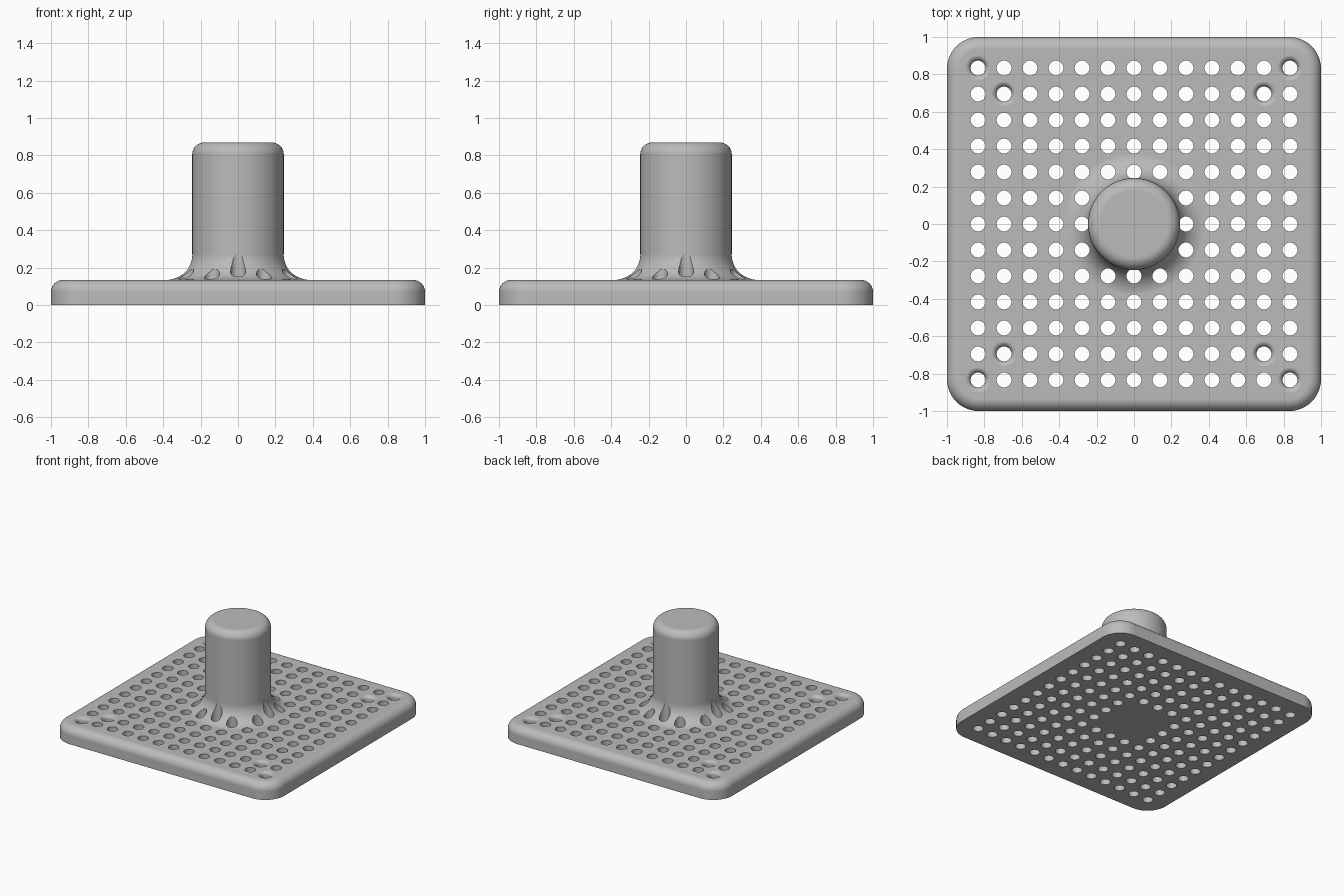
import bpy, bmesh
from math import sin, cos, pi, tau

if "Cube" in bpy.data.objects:
    bpy.data.objects.remove(bpy.data.objects["Cube"], do_unlink=True)

TOP = 0.135          # plate thickness
PITCH = 0.139        # hole spacing
HOLE = 0.04          # hole radius

grey = bpy.data.materials.new("plain grey")
grey.use_nodes = True
grey.diffuse_color = (0.5, 0.5, 0.5, 1)
grey.node_tree.nodes["Principled BSDF"].inputs["Base Color"].default_value = (0.5, 0.5, 0.5, 1)


def skin(bm, rings):
    """Join stacked closed rings into a capped solid."""
    loops = [[bm.verts.new(p) for p in ring] for ring in rings]
    n = len(loops[0])
    for a, b in zip(loops, loops[1:]):
        for k in range(n):
            bm.faces.new((a[k], a[(k + 1) % n], b[(k + 1) % n], b[k]))
    bm.faces.new(loops[0][::-1])
    bm.faces.new(loops[-1])


def circle(x, y, z, r, n):
    return [(x + r * cos(tau * k / n), y + r * sin(tau * k / n), z) for k in range(n)]


def rounded_square(z, inset, corner=0.17, n=12):
    pts = []
    for q in range(4):
        mid = pi / 4 + q * pi / 2
        cx, cy = [(1 - corner) * (1 if f(mid) > 0 else -1) for f in (cos, sin)]
        for k in range(n + 1):
            a = q * pi / 2 + k * pi / 2 / n
            pts.append((cx + (corner - inset) * cos(a), cy + (corner - inset) * sin(a), z))
    return pts


def arc(r, z, rad, a0, a1, n):
    """Quarter-round profile as (radius, height) pairs."""
    angles = [a0 + (a1 - a0) * k / n for k in range(n + 1)]
    return [(r + rad * cos(a), z + rad * sin(a)) for a in angles]


def make(name, bm):
    bmesh.ops.recalc_face_normals(bm, faces=bm.faces)
    mesh = bpy.data.meshes.new(name)
    bm.to_mesh(mesh)
    bm.free()
    ob = bpy.data.objects.new(name, mesh)
    bpy.context.collection.objects.link(ob)
    mesh.materials.append(grey)
    return ob


def boolean(ob, other, operation):
    mod = ob.modifiers.new(operation.lower(), "BOOLEAN")
    mod.operation, mod.solver, mod.object = operation, "EXACT", other
    bpy.context.view_layer.objects.active = ob
    bpy.ops.object.modifier_apply(modifier=mod.name)
    bpy.data.objects.remove(other, do_unlink=True)


# Square plate with rounded corners and a rounded upper rim
bm = bmesh.new()
rim = arc(0, TOP - 0.065, 0.065, 0, pi / 2, 8)
skin(bm, [rounded_square(0, 0)] + [rounded_square(z, 0.065 - r) for r, z in rim])
plate = make("perforated_plate_with_post", bm)

# Round post with a flared foot and a rounded top edge
bm = bmesh.new()
flare = arc(0.385, TOP + 0.1393, 0.14, 1.5 * pi, pi, 12)
profile = [(0.385, 0.06)] + flare + arc(0.18, 0.805, 0.065, 0, pi / 2, 8)
skin(bm, [circle(0, 0, z, r, 96) for r, z in profile])
boolean(plate, make("post", bm), "UNION")

# Grid of through holes, leaving the middle solid; flared mouths near the corners
bm = bmesh.new()
for i in range(-6, 7):
    for j in range(-6, 7):
        if max(abs(i), abs(j)) < 2:
            continue
        shape = [(HOLE, -0.05), (HOLE, 2 * TOP)]
        if abs(i) == abs(j) and abs(i) >= 5:
            mouth = arc(HOLE + 0.03, TOP - 0.0297, 0.03, pi, pi / 2, 6)
            shape = [(HOLE, -0.05)] + mouth + [(HOLE + 0.03, 2 * TOP)]
        skin(bm, [circle(i * PITCH, j * PITCH, z, r, 32) for r, z in shape])
cutter = make("hole_cutter", bm)
cutter.hide_render = True
boolean(plate, cutter, "DIFFERENCE")

# Smooth rounds, crisp hole edges, flat large faces
bpy.ops.object.select_all(action="DESELECT")
plate.select_set(True)
bpy.context.view_layer.objects.active = plate
bpy.ops.object.shade_smooth_by_angle(angle=pi / 6)
weighted = plate.modifiers.new("weighted normals", "WEIGHTED_NORMAL")
weighted.keep_sharp = True
